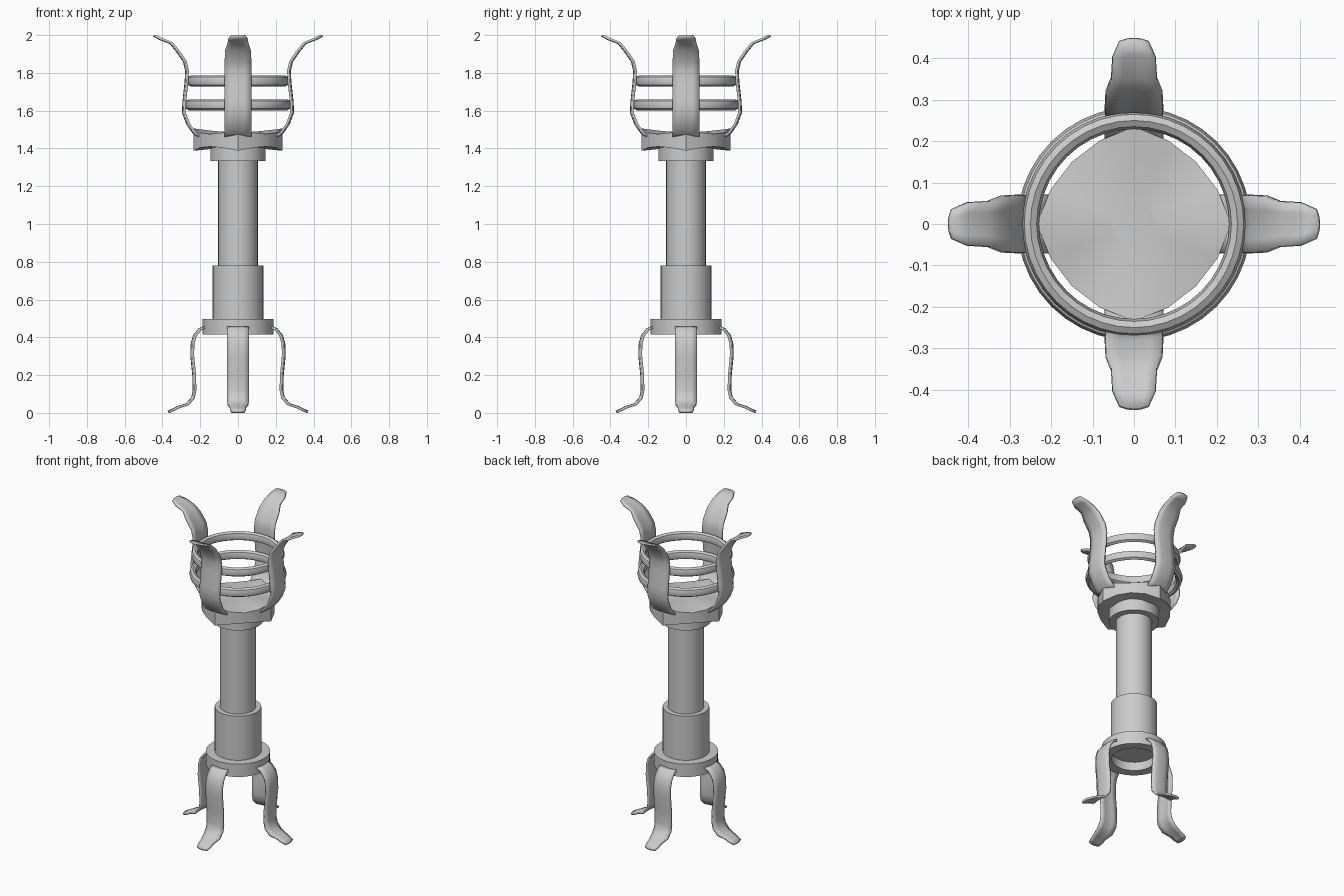
import bpy, bmesh, math
from math import sin, cos, pi

if "Cube" in bpy.data.objects:
    bpy.data.objects.remove(bpy.data.objects["Cube"])


def finish(name, bm, thickness=0.0):
    bmesh.ops.remove_doubles(bm, verts=bm.verts, dist=1e-5)
    bmesh.ops.recalc_face_normals(bm, faces=bm.faces)
    mesh = bpy.data.meshes.new(name)
    bm.to_mesh(mesh)
    bm.free()
    ob = bpy.data.objects.new(name, mesh)
    bpy.context.collection.objects.link(ob)
    bpy.ops.object.select_all(action='DESELECT')
    ob.select_set(True)
    bpy.context.view_layer.objects.active = ob
    bpy.ops.object.shade_smooth_by_angle(angle=math.radians(40))
    if thickness:
        mod = ob.modifiers.new("thickness", 'SOLIDIFY')
        mod.thickness = thickness
        mod.offset = 0
    return ob


def lathe(name, profile, sides=32, closed=False, shape=None):
    """Spin (radius, z) points; shape(r, z, angle) may adjust each one."""
    bm = bmesh.new()
    rows = []
    for r, z in profile:
        row = []
        for i in range(sides):
            a = 2 * pi * i / sides
            rr, zz = shape(r, z, a) if shape else (r, z)
            row.append(bm.verts.new((rr * cos(a), rr * sin(a), zz)))
        rows.append(row)
    pairs = list(zip(rows, rows[1:]))
    if closed:
        pairs.append((rows[-1], rows[0]))
    for lo, hi in pairs:
        for i in range(sides):
            j = (i + 1) % sides
            bm.faces.new((lo[i], lo[j], hi[j], hi[i]))
    if not closed:
        bm.faces.new(rows[0])
        bm.faces.new(rows[-1])
    return finish(name, bm)


def strap(name, path, turn, bow=0.008):
    """Bent flat strip; path holds (radius, z, half width)."""
    bm = bmesh.new()
    rows = []
    for r, z, w in path:
        row = []
        for t in (-1, -0.5, 0, 0.5, 1):
            x, y = r - bow * t * t, w * t
            row.append(bm.verts.new((x * cos(turn) - y * sin(turn),
                                     x * sin(turn) + y * cos(turn), z)))
        rows.append(row)
    for a, b in zip(rows, rows[1:]):
        for i in range(4):
            bm.faces.new((a[i], a[i + 1], b[i + 1], b[i]))
    return finish(name, bm, 0.012)


# Central column
lathe("shaft", [(0.105, 0.76), (0.105, 1.35)])
lathe("lower_sleeve", [(0.135, 0.47), (0.135, 0.78)])
lathe("lower_collar", [(0.13, 0.48), (0.13, 0.415), (0.187, 0.415),
                       (0.187, 0.497), (0.13, 0.497)])
lathe("upper_collar", [(0.146, 1.333), (0.146, 1.43)])


# Four-cornered crown plate, flared towards the prongs
def flare(r, z, a):
    w = ((1 + cos(4 * a)) / 2) ** 2
    k = r / 0.212
    return r + 0.023 * w * k, z + (0.03 if z > 1.44 else -0.022) * w * k * k


lathe("crown", [(0.1, 1.405), (0.212, 1.41), (0.212, 1.476),
                (0.14, 1.482), (0.06, 1.485)], sides=16, shape=flare)

# Basket rings
for name, radius, z in (("lower_ring", 0.261, 1.631), ("upper_ring", 0.25, 1.757)):
    section = [(radius + 0.021 * cos(k * pi / 4), z + 0.029 * sin(k * pi / 4))
               for k in range(8)]
    lathe(name, section, sides=40, closed=True)

# Prongs and legs, four of each
prong = [(0.20, 1.458, 0.07), (0.235, 1.482, 0.07), (0.268, 1.53, 0.07),
         (0.291, 1.59, 0.07), (0.288, 1.65, 0.07), (0.277, 1.75, 0.07),
         (0.274, 1.81, 0.07), (0.285, 1.86, 0.07), (0.325, 1.918, 0.068),
         (0.358, 1.958, 0.055), (0.41, 1.978, 0.052), (0.447, 1.996, 0.035)]
leg = [(0.178, 0.455, 0.058), (0.205, 0.443, 0.058), (0.232, 0.41, 0.058),
       (0.245, 0.365, 0.058), (0.246, 0.30, 0.058), (0.236, 0.20, 0.058),
       (0.234, 0.12, 0.058), (0.242, 0.08, 0.058), (0.272, 0.046, 0.056),
       (0.315, 0.032, 0.044), (0.345, 0.018, 0.042), (0.37, 0.006, 0.035)]
for i, side in enumerate(("right", "back", "left", "front")):
    strap(side + "_prong", prong, i * pi / 2)
    strap(side + "_leg", leg, i * pi / 2)
